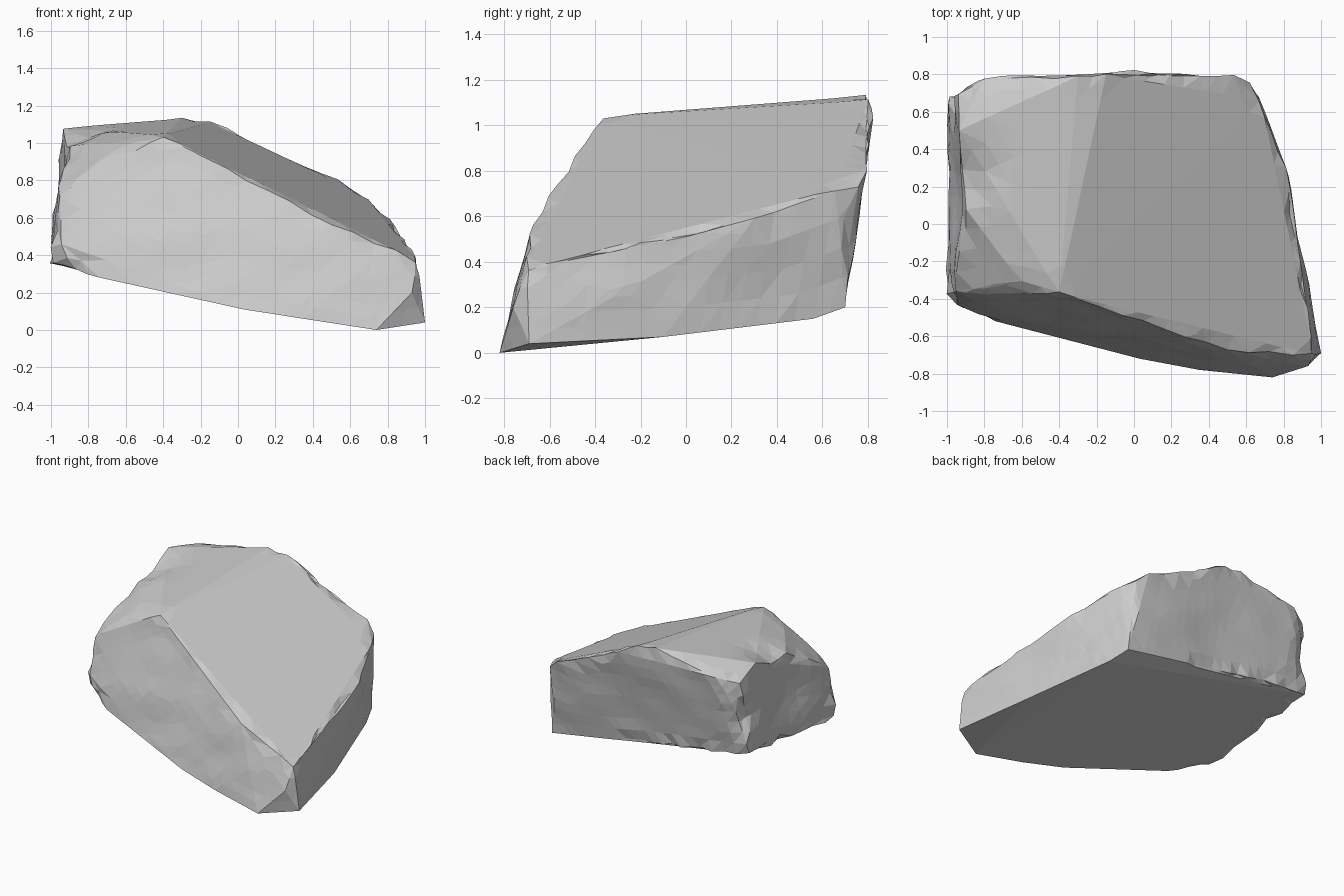
import bpy, bmesh, random, math
from mathutils import Vector, noise

if "Cube" in bpy.data.objects:
    bpy.data.objects.remove(bpy.data.objects["Cube"])

random.seed(4)

# Corner points of the boulder
bottom = [(-1, -.37, .35), (-.74, -.52, .28), (-.22, -.64, .19), (.03, -.72, .11),
          (.35, -.78, .06), (.74, -.82, 0), (1, -.69, .04), (.88, -.1, .07),
          (.69, .56, .15), (.64, .70, .20), (0, .70, .31), (-.6, .70, .41),
          (-1, .66, .46)]
middle = [(.93, -.76, .20), (.96, -.70, .37), (-.97, -.37, .72), (-.95, -.44, .46),
          (-1, .66, .62), (-.95, .74, .78), (.81, .30, .59), (.86, 0, .51),
          (.68, .66, .72), (.62, .76, .73), (.2, -.64, .5)]
top = [(-.75, -.32, .90), (-.6, -.31, 1.0), (-.40, -.37, 1.04), (-.03, -.44, .86),
       (.2, -.56, .73), (.5, -.68, .57), (.53, .79, .80), (0, .82, 1.03),
       (-.15, .80, 1.11), (-.3, .79, 1.13), (-.8, .79, 1.04), (-.95, .70, 1.0),
       (-.94, .50, 1.08), (-.92, .08, .99)]

# Shallow hollows: (centre, radius, push)
hollows = [((-1, .15, .75), .38, (.05, 0, 0)), ((-1, .72, .74), .15, (.05, -.05, 0)),
           ((-.2, .78, .65), .35, (0, -.02, 0)), ((-.88, .27, 1.04), .18, (0, 0, -.06))]

bm = bmesh.new()
for p in bottom + middle + top:
    bm.verts.new(p)
bmesh.ops.convex_hull(bm, input=bm.verts)
bmesh.ops.delete(bm, geom=[v for v in bm.verts if not v.link_faces], context='VERTS')

# Split long edges into an even triangle mesh
for limit in (.8, .5, .3, .2, .15):
    long_edges = [e for e in bm.edges if e.calc_length() > limit]
    bmesh.ops.subdivide_edges(bm, edges=long_edges, cuts=1)
    bmesh.ops.triangulate(bm, faces=bm.faces)
    bmesh.ops.beautify_fill(bm, faces=bm.faces, edges=[
        e for e in bm.edges if e.calc_face_angle(0) < .05])
bm.normal_update()

# Chip the sharp edges and ripple the broken sides; cleaved planes stay flat
moves = []
for v in bm.verts:
    sharp = max(e.calc_face_angle(0) for e in v.link_edges) > .5
    n = v.normal
    rough_side = v.co.x < -.85 or v.co.y > .6 or v.co.x > .65
    if sharp and v.co.z > .3:
        amount = random.uniform(-.022, .012) if rough_side else random.uniform(-.015, .005)
        moves.append((v, n * amount))
    elif not sharp and abs(n.z) < .75:
        moves.append((v, n * .014 * noise.noise(v.co * Vector((3, 3, 5)))))
for v, offset in moves:
    v.co += offset
for centre, radius, push in hollows:
    for v in bm.verts:
        d = (v.co - Vector(centre)).length / radius
        v.co += Vector(push) * math.exp(-d * d * 1.5)

bmesh.ops.recalc_face_normals(bm, faces=bm.faces)
mesh = bpy.data.meshes.new("boulder")
bm.to_mesh(mesh)
bm.free()
boulder = bpy.data.objects.new("boulder", mesh)
bpy.context.collection.objects.link(boulder)
